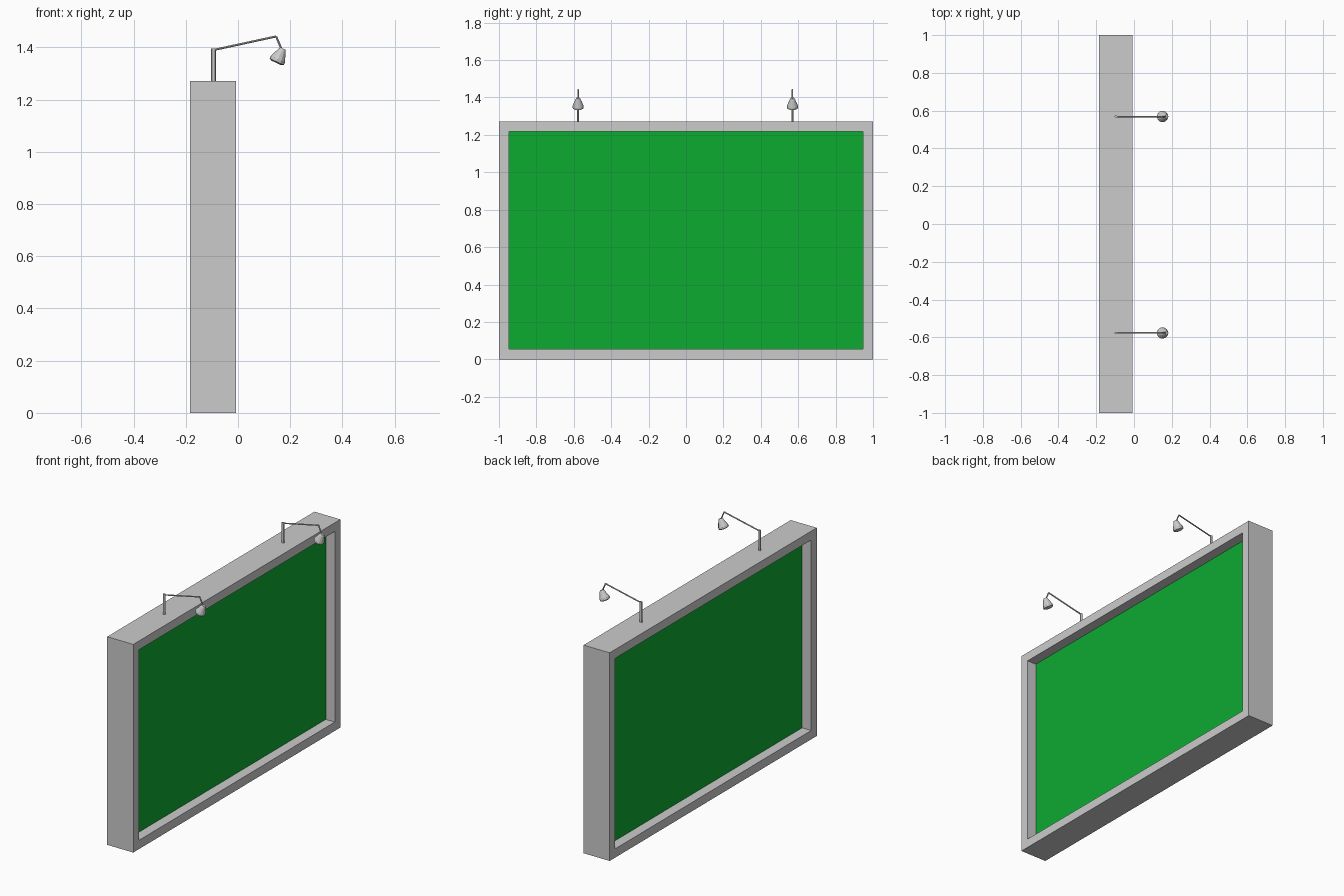
import bpy, bmesh
from mathutils import Vector

if "Cube" in bpy.data.objects:
    bpy.data.objects.remove(bpy.data.objects["Cube"])

X0, X1, TOP = -0.184, -0.008, 1.272
BORDER, DEPTH = 0.054, 0.061

green = bpy.data.materials.new("green_panel")
green.diffuse_color = (0.0043, 0.404, 0.031, 1)
green.use_nodes = True
green.node_tree.nodes["Principled BSDF"].inputs["Base Color"].default_value = green.diffuse_color
grey = bpy.data.materials.new("grey_metal")
grey.diffuse_color = (0.64, 0.64, 0.64, 1)
grey.use_nodes = True
grey.node_tree.nodes["Principled BSDF"].inputs["Base Color"].default_value = grey.diffuse_color


def add_object(name, bm, mats=(grey,)):
    me = bpy.data.meshes.new(name)
    bmesh.ops.recalc_face_normals(bm, faces=bm.faces)
    bm.to_mesh(me)
    bm.free()
    for m in mats:
        me.materials.append(m)
    ob = bpy.data.objects.new(name, me)
    bpy.context.collection.objects.link(ob)
    return ob


def lathe(name, start, axis, profile, sides, flat=1.0):
    """Rings of (distance, radius) along an axis, capped; flat squeezes y."""
    bm = bmesh.new()
    rot = Vector(axis).to_track_quat('Z', 'Y').to_matrix()
    rings = []
    for d, r in profile:
        res = bmesh.ops.create_circle(bm, segments=sides, radius=r)
        for v in res["verts"]:
            p = Vector(start) + rot @ Vector((v.co.x, v.co.y, d))
            p.y = start[1] + (p.y - start[1]) * flat
            v.co = p
        rings.append(res["verts"])
    for a, b in zip(rings, rings[1:]):
        for i in range(sides):
            j = (i + 1) % sides
            bm.faces.new((a[i], a[j], b[j], b[i]))
    bm.faces.new(rings[0])
    bm.faces.new(rings[-1])
    return add_object(name, bm)


def rod(name, a, b, radius, flat=1.0):
    axis = Vector(b) - Vector(a)
    return lathe(name, a, axis, [(0, radius), (axis.length, radius)], 8, flat)


# Billboard case with a recessed green panel on both broad sides
bm = bmesh.new()
bmesh.ops.create_cube(bm, size=1)
for v in bm.verts:
    v.co = (X0 if v.co.x < 0 else X1, v.co.y * 2, (v.co.z + 0.5) * TOP)
bm.normal_update()
panels = [f for f in bm.faces if abs(f.normal.x) > 0.9]
bmesh.ops.inset_individual(bm, faces=panels, thickness=BORDER, use_even_offset=True)
for f in bmesh.ops.extrude_discrete_faces(bm, faces=panels)["faces"]:
    f.normal_update()
    f.material_index = 1
    bmesh.ops.translate(bm, verts=f.verts, vec=-f.normal * DEPTH)
add_object("billboard_case", bm, (grey, green))

# Two lamps on top: post, sloping arm, drop rod, shade with bulb
for side, y in (("left", -0.577), ("right", 0.569)):
    elbow, joint, neck = (-0.094, y, 1.39), (0.146, y, 1.442), (0.166, y, 1.395)
    rod(side + "_lamp_post", (-0.094, y, TOP - 0.005), (-0.094, y, 1.396), 0.009, 0.6)
    rod(side + "_lamp_arm", elbow, joint, 0.004)
    rod(side + "_lamp_drop", joint, neck, 0.004)
    lathe(side + "_lamp_shade", (0.172, y, 1.396), (-0.42, 0, -0.9),
          [(0, 0.01), (0.008, 0.015), (0.046, 0.03), (0.056, 0.03),
           (0.061, 0.02)], 12)
